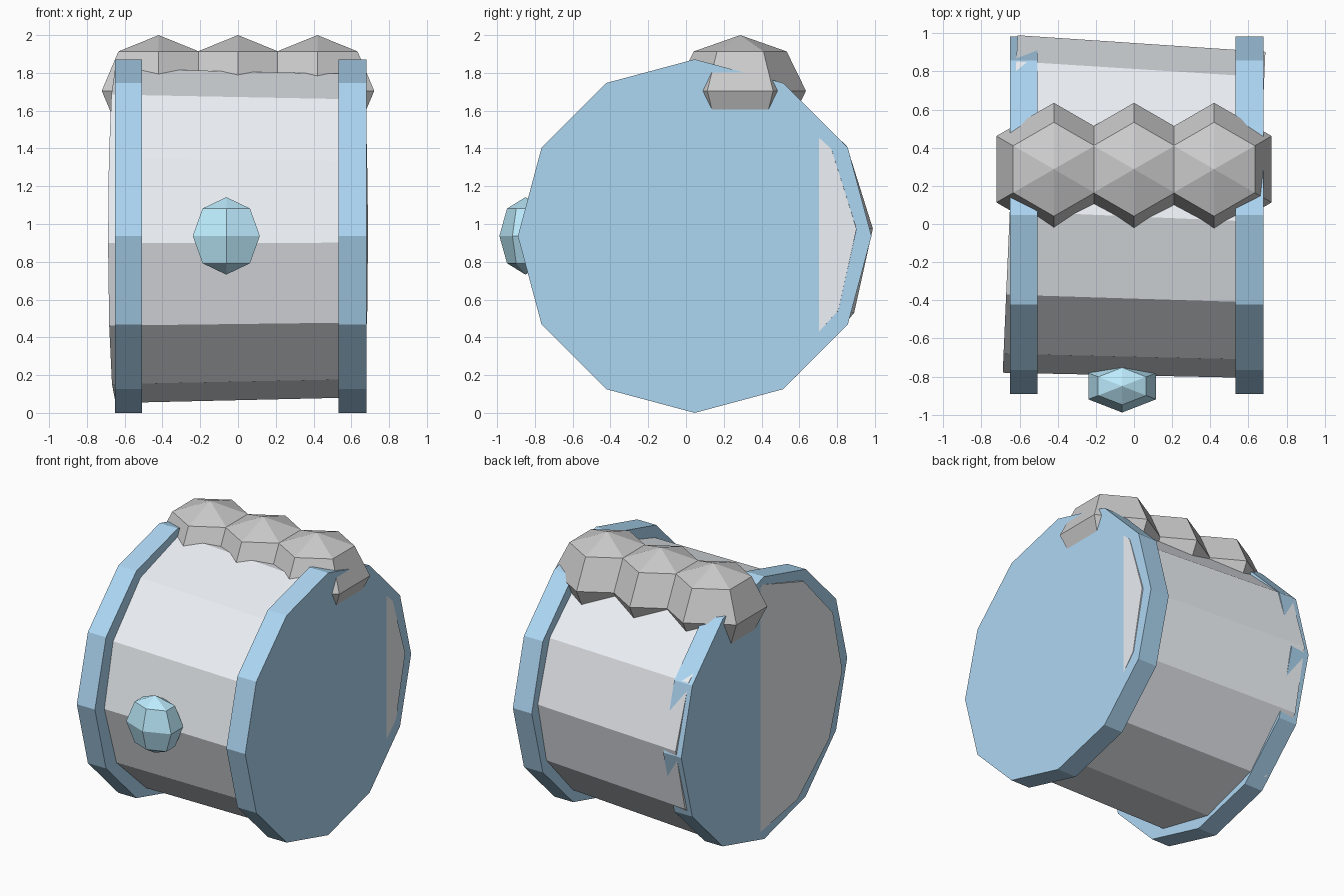
import bpy, bmesh
from math import sin, cos, pi, radians
from mathutils import Matrix, Vector

if "Cube" in bpy.data.objects:
    bpy.data.objects.remove(bpy.data.objects["Cube"])


def material(name, rgb):
    m = bpy.data.materials.new(name)
    m.diffuse_color = (*rgb, 1)
    m.use_nodes = True
    m.node_tree.nodes["Principled BSDF"].inputs["Base Color"].default_value = m.diffuse_color
    return m


def lathe(name, profile, sides, start, matrix, mat=None):
    """Revolve (radius, height) points about local z with flat faces."""
    bm = bmesh.new()
    rings = []
    for r, h in profile:
        angles = [start + 2 * pi * i / sides for i in range(sides)]
        rings.append([bm.verts.new((r * cos(a), r * sin(a), h)) for a in angles])
    for a, b in zip(rings, rings[1:]):
        for i in range(sides):
            j = (i + 1) % sides
            bm.faces.new((a[i], a[j], b[j], b[i]))
    if profile[0][0] > 0:
        bm.faces.new(rings[0][::-1])
    if profile[-1][0] > 0:
        bm.faces.new(rings[-1])
    bmesh.ops.remove_doubles(bm, verts=bm.verts[:], dist=1e-5)
    bmesh.ops.recalc_face_normals(bm, faces=bm.faces[:])
    me = bpy.data.meshes.new(name)
    bm.to_mesh(me)
    bm.free()
    ob = bpy.data.objects.new(name, me)
    ob.matrix_world = matrix
    bpy.context.collection.objects.link(ob)
    if mat:
        me.materials.append(mat)
    return ob


def blob(name, centre, radii, mat=None):
    """Six-sided, four-ring ellipsoid with a corner facing front and back."""
    profile = [(max(0, sin(pi * k / 4)) if k not in (0, 4) else 0, -cos(pi * k / 4))
               for k in range(5)]
    m = Matrix.Translation(centre) @ Matrix.Diagonal((*radii, 1))
    return lathe(name, profile, 6, pi / 2, m, mat)


blue = material("rim_blue", (0.42, 0.68, 0.90))
light_blue = material("knob_blue", (0.50, 0.82, 0.97))
pale = material("body_pale", (0.85, 0.88, 0.92))

# Local z becomes world x, so lathed parts lie on their side
ALONG_X = Matrix(((0, 0, 1, 0), (1, 0, 0, 0), (0, 1, 0, 0), (0, 0, 0, 1)))

# Slightly tapered and twisted drum body
tilt = Matrix.Rotation(radians(-2.5), 4, 'Z') @ Matrix.Rotation(radians(2.45), 4, 'X')
lathe("drum_body", [(0.886, -0.651), (0.856, 0.651)], 12, 0,
      Matrix.Translation((0.001, 0.0765, 0.9375)) @ tilt @ ALONG_X, pale)

# End discs
for name, x0, x1 in (("left_disc", -0.65, -0.507), ("right_disc", 0.531, 0.68)):
    lathe(name, [(0.936, x0), (0.936, x1)], 12, 0,
          Matrix.Translation((0, 0.046, 0.936)) @ ALONG_X, blue)

# Row of three overlapping lumps on top
for i, x in enumerate((-0.42, 0, 0.42)):
    blob(f"top_lump_{i + 1}", Vector((x, 0.287, 1.705)), (0.348, 0.348, 0.295))

# Front knob
blob("front_knob", Vector((-0.062, -0.85, 0.937)), (0.205, 0.138, 0.205), light_blue)
